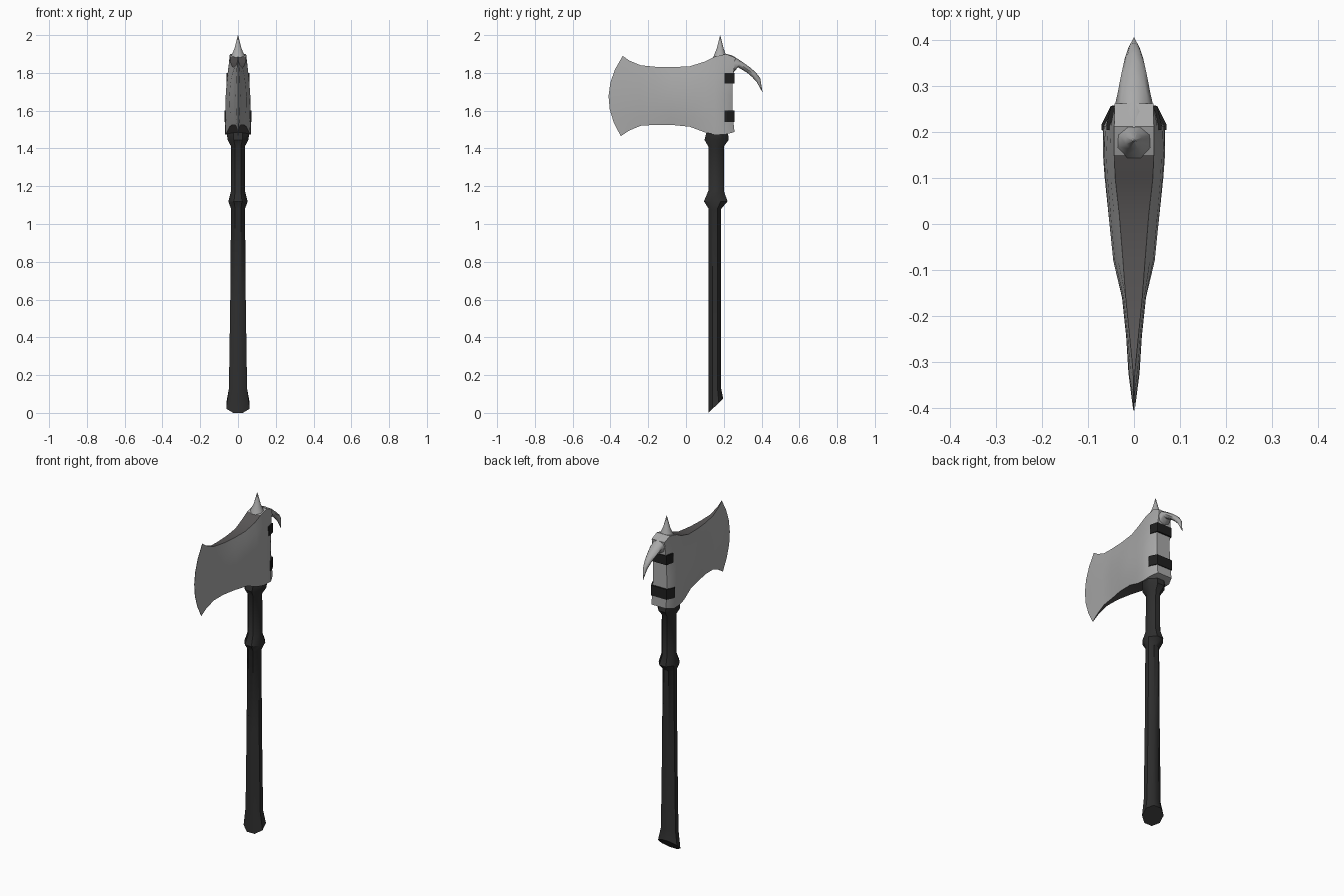
import bpy, bmesh, math

if "Cube" in bpy.data.objects:
    bpy.data.objects.remove(bpy.data.objects["Cube"])


def material(name, v):
    m = bpy.data.materials.new(name)
    m.diffuse_color = (v[0], v[1], v[2], 1)
    m.use_nodes = True
    m.node_tree.nodes["Principled BSDF"].inputs["Base Color"].default_value = m.diffuse_color
    return m


STEEL = material("grey steel", (0.40, 0.40, 0.40))
RIM = material("dark rim steel", (0.10, 0.094, 0.094))
GRIP = material("dark handle", (0.028, 0.028, 0.028))
STRAP = material("black strap", (0.014, 0.014, 0.014))


def loft(name, rings, mats, angle=35, rule=None):
    """Skin a list of equal-length closed rings, cap both ends."""
    bm = bmesh.new()
    vs = [[bm.verts.new(p) for p in r] for r in rings]
    n = len(rings[0])
    for k in range(len(vs) - 1):
        a, b = vs[k], vs[k + 1]
        for j in range(n):
            f = bm.faces.new((a[j], a[(j + 1) % n], b[(j + 1) % n], b[j]))
            if rule:
                f.material_index = rule(k, j)
    bm.faces.new(vs[0])
    bm.faces.new(vs[-1])
    bmesh.ops.recalc_face_normals(bm, faces=bm.faces)
    me = bpy.data.meshes.new(name)
    bm.to_mesh(me)
    bm.free()
    ob = bpy.data.objects.new(name, me)
    bpy.context.collection.objects.link(ob)
    for m in mats:
        me.materials.append(m)
    bpy.ops.object.select_all(action='DESELECT')
    ob.select_set(True)
    bpy.context.view_layer.objects.active = ob
    bpy.ops.object.shade_smooth_by_angle(angle=math.radians(angle))
    return ob


def octagon(z, y0, y1, hx, rise=0.0):
    """Flat-sided octagon ring; rise lifts the back for a slanted cut."""
    pts = []
    for i in range(8):
        a = math.radians(22.5 + 45 * i)
        s = 1 / math.cos(math.radians(22.5))
        u = math.sin(a) * s
        pts.append((hx * math.cos(a) * s, (y0 + y1) / 2 + u * (y1 - y0) / 2,
                    z + rise * (u + 1) / 2))
    return pts


# Handle with slanted pommel, middle ring and top collar
loft("handle", [octagon(*r) for r in [
    (0.0, 0.118, 0.197, 0.062, 0.075), (0.13, 0.12, 0.186, 0.048),
    (0.60, 0.12, 0.186, 0.041), (1.08, 0.12, 0.186, 0.037),
    (1.12, 0.095, 0.22, 0.051), (1.175, 0.118, 0.20, 0.037),
    (1.41, 0.118, 0.20, 0.036), (1.445, 0.098, 0.226, 0.055),
    (1.485, 0.108, 0.222, 0.060)]], [GRIP], 40)


# Blade head: columns from cutting edge to back
# each: y bottom/middle/top, z bottom/top, half width bottom/middle/top
COLS = [
    (-.345, -.41, -.335, 1.465, 1.89, .001, .001, .001),
    (-.300, -.325, -.30, 1.495, 1.865, .004, .012, .004),
    (-.240, -.245, -.24, 1.520, 1.840, .010, .017, .010),
    (-.160, -.160, -.16, 1.525, 1.832, .017, .026, .018),
    (-.080, -.080, -.08, 1.525, 1.830, .032, .045, .024),
    (.020, .020, .020, 1.515, 1.835, .045, .055, .032),
    (.100, .100, .100, 1.485, 1.860, .059, .062, .041),
    (.150, .150, .150, 1.475, 1.885, .065, .065, .043),
    (.212, .212, .212, 1.475, 1.900, .068, .062, .043),
    (.257, .245, .262, 1.487, 1.880, .048, .045, .042)]
ROWS = 7


def quad(a, m, b, t):
    return a * (1 - t) * (1 - 2 * t) + m * 4 * t * (1 - t) + b * t * (2 * t - 1)


def head_ring(c):
    side = []
    for i in range(ROWS):
        t = i / (ROWS - 1)
        side.append((quad(c[5], c[6], c[7], t), quad(c[0], c[1], c[2], t),
                     c[3] + (c[4] - c[3]) * t))
    return side + [(-x, y, z) for x, y, z in reversed(side)]


# Top and bottom edges of the blade take the darker steel
loft("axe_head", [head_ring(c) for c in COLS], [STEEL, RIM], 35,
     lambda k, j: 1 if j in (ROWS - 1, 2 * ROWS - 1) and k < 7 else 0)

# Top spike
loft("top_spike", [octagon(*r) for r in [
    (1.86, 0.135, 0.225, 0.042), (1.895, 0.149, 0.212, 0.034),
    (1.93, 0.163, 0.199, 0.018), (1.998, 0.180, 0.182, 0.001)]], [STEEL], 50)


# Back hook: upper point, lower point and half width along its curve
def hook_ring(yt, zt, yb, zb, w):
    pts = []
    for i in range(8):
        a = math.radians(45 * i)
        s = (math.sin(a) + 1) / 2
        pts.append((w * math.cos(a), yb + (yt - yb) * s, zb + (zt - zb) * s))
    return pts


loft("back_hook", [hook_ring(*r) for r in [
    (.195, 1.905, .205, 1.79, .043), (.245, 1.892, .250, 1.80, .044),
    (.290, 1.864, .275, 1.83, .036), (.335, 1.832, .322, 1.802, .027),
    (.370, 1.802, .350, 1.778, .020), (.393, 1.772, .374, 1.752, .012),
    (.405, 1.700, .403, 1.700, .001)]], [STEEL], 60)

# Straps wrapped round the back of the head
for name, z0, z1, w0, w1, yb in [("lower_strap", 1.54, 1.60, .071, .051, .256),
                                 ("upper_strap", 1.745, 1.80, .060, .050, .256)]:
    half = [(w0, .204), (w0, .216), (w1, yb)]
    outline = half + [(-x, y) for x, y in reversed(half)]
    loft(name, [[(x, y, z) for x, y in outline] for z in (z0, z1)], [STRAP], 20)
